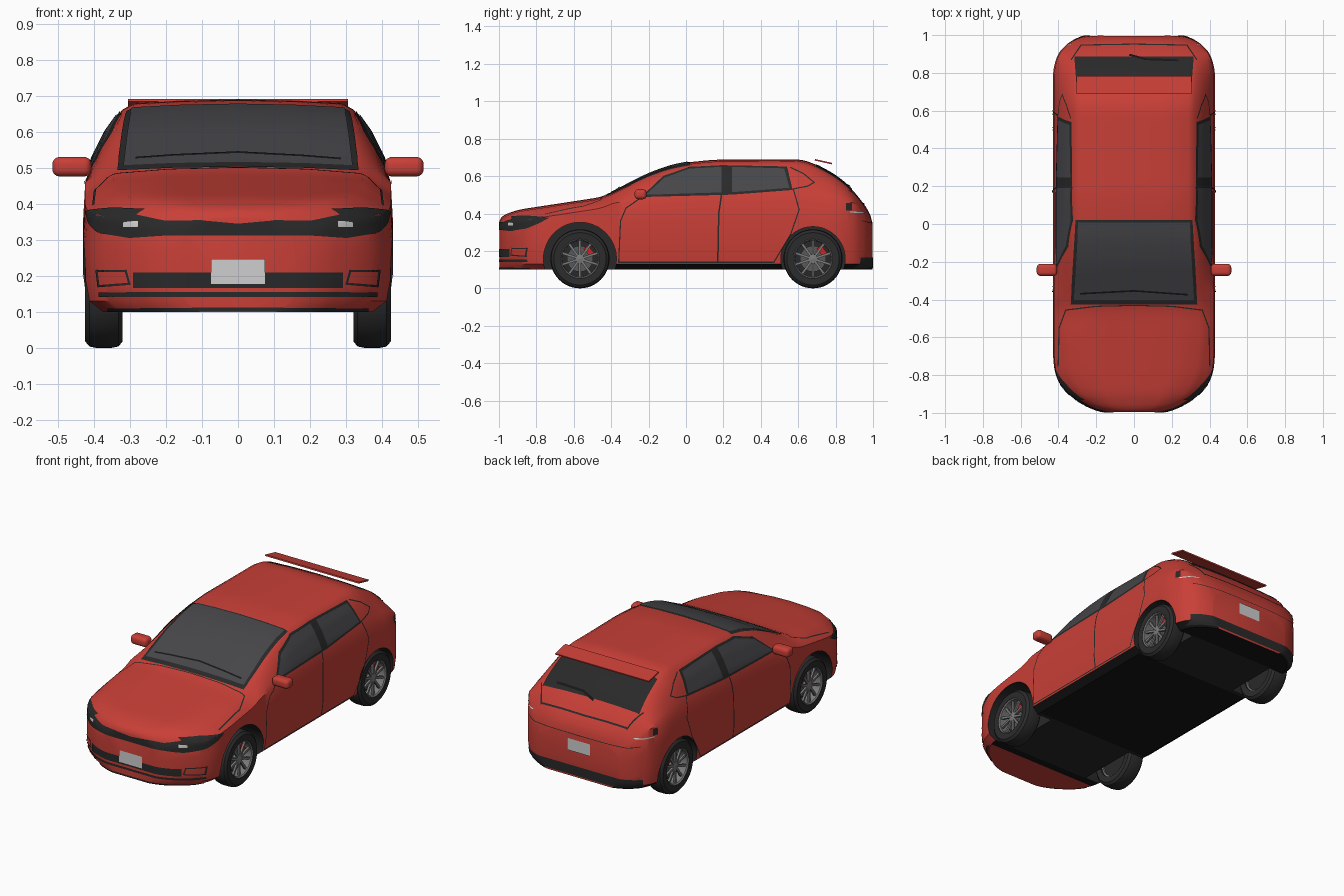
import bpy, bmesh, math
from math import radians, pi
from mathutils import Vector, Matrix
from mathutils.bvhtree import BVHTree

old = bpy.data.objects.get("Cube")
if old:
    bpy.data.objects.remove(old, do_unlink=True)

parts = []
both = (1, -1)


def material(name, r, g, b):
    mat = bpy.data.materials.new(name)
    mat.use_nodes = True
    mat.diffuse_color = (r, g, b, 1)
    for node in mat.node_tree.nodes:
        if node.type == 'BSDF_PRINCIPLED':
            node.inputs["Base Color"].default_value = (r, g, b, 1)
            node.inputs["Roughness"].default_value = .5
    return mat


red = material("red paint", .58, .05, .038)
glass = material("grey glass", .062, .062, .068)
trim = material("black trim", .022, .022, .022)
rubber = material("tyre rubber", .025, .025, .026)
alloy = material("wheel alloy", .2, .2, .205)
steel = material("brake steel", .1, .1, .1)
white = material("white plate", .62, .62, .62)
under = material("underbody black", .008, .008, .008)
caliper_red = material("caliper red", .6, .02, .02)


def finish(name, bm, *mats):
    mesh = bpy.data.meshes.new(name)
    bm.to_mesh(mesh)
    bm.free()
    for m in mats:
        mesh.materials.append(m)
    obj = bpy.data.objects.new(name, mesh)
    bpy.context.collection.objects.link(obj)
    parts.append(obj)
    return obj


def side_name(name, s, sides):
    return name if len(sides) == 1 else ("left_" if s > 0 else "right_") + name


def box(name, size, loc, mat, tilt=0, bevel=0):
    bm = bmesh.new()
    m = Matrix.Translation(loc) @ Matrix.Rotation(tilt, 4, 'X') @ Matrix.Diagonal((*size, 1))
    bmesh.ops.create_cube(bm, size=1, matrix=m)
    if bevel:
        bmesh.ops.bevel(bm, geom=bm.edges[:], offset=bevel, segments=5, profile=.5, affect='EDGES')
    return finish(name, bm, mat)


def lathe(name, profile, centre, s, mat, segments=40):
    # closed outline of (x, radius) pairs turned around the axle
    bm = bmesh.new()
    rings = []
    for i in range(segments):
        a = 2 * pi * i / segments
        rings.append([bm.verts.new(centre + Vector((s * x, r * math.cos(a), r * math.sin(a))))
                      for x, r in profile])
    n = len(profile)
    for i, ring in enumerate(rings):
        after = rings[(i + 1) % segments]
        for j in range(n):
            k = (j + 1) % n
            bm.faces.new((ring[j], ring[k], after[k], after[j]))
    bmesh.ops.recalc_face_normals(bm, faces=bm.faces)
    return finish(name, bm, mat)


# Body shape along the length: half width, top height, top half width
width_keys = [(-1, .14), (-.985, .21), (-.95, .285), (-.9, .35), (-.85, .395), (-.78, .422),
              (-.68, .43), (.8, .43), (.87, .416), (.92, .392), (.95, .365), (.98, .31), (1, .25)]
top_keys = [(-1, .355), (-.985, .385), (-.95, .403), (-.9, .42), (-.46, .487), (-.42, .5),
            (-.2, .612), (-.08, .655), (.02, .675), (.15, .688), (.62, .69), (.69, .665),
            (.8, .605), (.89, .53), (.96, .44), (.985, .4), (1, .33)]
edge_keys = [(-1, .11), (-.95, .24), (-.9, .295), (-.8, .35), (-.6, .375), (-.42, .365), (-.2, .335),
             (.02, .315), (.6, .312), (.75, .32), (.9, .335), (.96, .3), (1, .2)]


def at(keys, y):
    y = max(keys[0][0], min(keys[-1][0], y))
    for (a, p), (b, q) in zip(keys, keys[1:]):
        if y <= b:
            return p + (q - p) * (y - a) / (b - a)
    return keys[-1][1]


def smooth(keys, y):
    reach = .035 * min(1, (1 - abs(y)) / .06)
    return sum(at(keys, y + reach * d) for d in (-1, -.5, 0, .5, 1)) / 5


def section(y):
    w, t, r = (smooth(k, y) for k in (width_keys, top_keys, edge_keys))
    low = .1
    belt = min(.46, t - .06)
    bow = .055 * (t - belt)
    ex, ez = r + .008, t - .028
    bx = w - .006
    half = [(w - .05, low), (w - .01, low + .03), (w, low + .3 * (belt - low)),
            (w, low + .7 * (belt - low)), (bx, belt)]
    half += [(bx + (ex - bx) * f + bow, belt + (ez - belt) * f) for f in (.35, .7)]
    half += [(ex, ez), (r - .025, t - .01), (r * .5, t - .003)]
    outline = [(0, low)] + half + [(0, t)] + [(-x, z) for x, z in reversed(half)]
    return [Vector((x, y, z)) for x, z in outline]


bm = bmesh.new()
count = 84
loops = [[bm.verts.new(p) for p in section(.996 * math.sin(pi * (i / count - .5)))]
         for i in range(count + 1)]
for a, b in zip(loops, loops[1:]):
    for j in range(len(a)):
        k = (j + 1) % len(a)
        bm.faces.new((a[j], a[k], b[k], b[j]))
bm.faces.new(loops[0])
bm.faces.new(loops[-1])
bmesh.ops.recalc_face_normals(bm, faces=bm.faces)
surface = BVHTree.FromBMesh(bm)
body = finish("body", bm, red, under, trim)

# Wheel arches cut from the body: axle position and arch radius
axle_z = .158
arches = [(-.567, .195), (.679, .172)]
bm = bmesh.new()
for y, r in arches:
    for s in both:
        m = Matrix.Translation((s * .42, y, axle_z)) @ Matrix.Rotation(pi / 2, 4, 'Y')
        bmesh.ops.create_cone(bm, cap_ends=True, segments=48, radius1=r, radius2=r, depth=.28, matrix=m)
cutter = finish("arch_cutter", bm)
cutter.hide_render = True
cut = body.modifiers.new("arches", 'BOOLEAN')
cut.operation, cut.solver, cut.object = 'DIFFERENCE', 'EXACT', cutter
graph = bpy.context.evaluated_depsgraph_get()
cut_mesh = bpy.data.meshes.new_from_object(body.evaluated_get(graph))
body.modifiers.clear()
body.data = cut_mesh
parts.remove(cutter)
bpy.data.objects.remove(cutter, do_unlink=True)
for f in body.data.polygons:
    c, n = f.center, f.normal
    f.material_index = 0
    if c.z < .13 and c.y > -.42 or n.z < -.9 and c.y > -.8 and c.z < .12:
        f.material_index = 1
    for y, r in arches:
        if math.hypot(c.y - y, c.z - axle_z) < r + .004 and (abs(n.x) < .5 or abs(c.x) < .3):
            f.material_index = 2


# Thin plates laid on the body surface
def ray(kind, a, b, s):
    start, way = {'side': ((2 * s, a, b), (-s, 0, 0)), 'front': ((a * s, -2, b), (0, 1, 0)),
                  'back': ((a * s, 2, b), (0, -1, 0)), 'top': ((a * s, b, 2), (0, 0, -1))}[kind]
    return Vector(start), Vector(way)


def plate(name, kind, polys, mat, lift=.003, sides=(1,), step=.015):
    for s in sides:
        bm = bmesh.new()
        for poly in polys:
            bm.faces.new([bm.verts.new((a, b, 0)) for a, b in poly])
        bmesh.ops.triangulate(bm, faces=bm.faces[:])
        for axis in (0, 1):
            values = [v.co[axis] for v in bm.verts]
            for i in range(math.ceil(min(values) / step), math.floor(max(values) / step) + 1):
                spot, normal = Vector(), Vector()
                spot[axis], normal[axis] = i * step, 1
                bmesh.ops.bisect_plane(bm, geom=bm.verts[:] + bm.edges[:] + bm.faces[:],
                                       plane_co=spot, plane_no=normal)
        for v in bm.verts:
            start, way = ray(kind, v.co.x, v.co.y, s)
            hit, normal = surface.ray_cast(start, way)[:2]
            if hit is None:
                hit, normal = surface.find_nearest(start + way * 1.2)[:2]
            v.co = hit + normal * lift
        bm.normal_update()
        if sum(f.normal.dot(way) * f.calc_area() for f in bm.faces) > 0:
            bmesh.ops.reverse_faces(bm, faces=bm.faces[:])
        finish(side_name(name, s, sides), bm, mat)


def rect(a, b, c, d):
    return [(a, c), (b, c), (b, d), (a, d)]


def seam(name, kind, pts, mat=trim, wide=.006, lift=.003, sides=both):
    quads = []
    for p, q in zip(pts, pts[1:]):
        p, q = Vector(p), Vector(q)
        d = (q - p).normalized() * wide / 2
        n = Vector((-d.y, d.x))
        quads.append([tuple(v) for v in (p - d - n, q + d - n, q + d + n, p - d + n)])
    plate(name, kind, quads, mat, lift, sides)


# Windows
plate("windscreen_frame", 'top', [[(-.335, -.425), (.335, -.425), (.308, .022), (-.308, .022)]], trim)
plate("windscreen", 'top', [[(-.318, -.4), (.318, -.4), (.293, .01), (-.293, .01)]], glass, .006)
plate("rear_window", 'top', [[(-.315, .885), (.315, .885), (.3, .695), (-.3, .695)]], trim)
plate("side_window_frame", 'side', [[(-.24, .487), (-.12, .6), (.02, .648), (.19, .657), (.54, .65),
                                     (.57, .525), (.245, .5)]], trim, sides=both)
plate("front_side_window", 'side', [[(-.215, .498), (-.115, .588), (.02, .637), (.19, .646), (.19, .511)]],
      glass, .006, both)
plate("rear_side_window", 'side', [[(.245, .646), (.525, .638), (.553, .535), (.245, .512)]],
      glass, .006, both)
seam("quarter_outline", 'side', [(.56, .645), (.63, .61), (.685, .565), (.65, .545), (.57, .53)])
seam("windscreen_wiper", 'top', [(-.28, -.365), (0, -.35), (.28, -.37)], under, .009, .009, (1,))
seam("rear_wiper", 'top', [(-.02, .89), (.06, .868), (.23, .862)], under, .01, .007, (1,))

# Door, bonnet and hatch seams
seam("front_door_seam", 'side', [(-.23, .49), (-.32, .43), (-.35, .36), (-.36, .14), (.47, .14)])
seam("middle_door_seam", 'side', [(.19, .5), (.175, .4), (.17, .14)], wide=.008)
seam("rear_door_seam", 'side', [(.47, .14), (.56, .29), (.605, .42), (.575, .525)])
seam("bonnet_seam", 'top', [(.4, -.75), (.395, -.55), (.36, -.455), (.2, -.435), (0, -.43)])
seam("hatch_seam", 'top', [(.33, .87), (.28, .945), (0, .95)])
seam("rear_bumper_seam", 'back', [(.36, .36), (.3, .35), (0, .35)], wide=.004)

# Nose: lamp band, grilles and number plates
band = [(.38, .385), (.33, .379), (.2, .352), (.1, .354), (0, .345)]
plate("nose_band", 'front', [band + [(0, .312), (.2, .312), (.3, .305), (.38, .318)]], trim, sides=both)
plate("headlamp_wrap", 'side', [[(-.93, .318), (-.85, .32), (-.78, .35), (-.73, .378), (-.86, .388),
                                 (-.93, .385)]], trim, sides=both)
plate("headlamp_bulb", 'front', [rect(.275, .315, .335, .35)], white, .006, both)
plate("lower_grille", 'front', [rect(-.29, .29, .167, .21)], trim)
plate("chin_slot", 'front', [rect(-.385, .385, .142, .155)], trim)
plate("chin_edge", 'front', [rect(-.36, .36, .102, .112)], trim)
seam("fog_lamp_outline", 'front', [(.3, .178), (.385, .172), (.39, .214), (.31, .214), (.3, .178)])
plate("front_number_plate", 'front', [rect(-.075, .075, .178, .247)], white, .006)

# Tail: plate, valance and lamp marks
plate("rear_number_plate", 'back', [rect(-.075, .075, .25, .32)], white, .006)
plate("rear_valance", 'back', [rect(-.37, .37, .11, .165)], trim)
plate("tail_lamp_mark", 'side', [rect(.855, .885, .415, .455)], trim, sides=both)
seam("tail_lamp_strip", 'side', [(.88, .408), (.95, .404)], white)

# Roof spoiler and door mirrors
box("spoiler", (.61, .095, .008), (0, .735, .677), red, -.22)
for s in both:
    box(side_name("mirror", s, both), (.108, .064, .054), (s * .461, -.243, .503), red, 0, .02)

# Wheels
tyre = [(-.05, .105), (-.052, .14), (-.04, .154), (-.02, .158), (.02, .158), (.04, .154),
        (.052, .14), (.05, .105)]
rim = [(.046, .108), (.05, .103), (.044, .097), (-.04, .095), (-.04, .108)]
for y, label in ((arches[0][0], "front_"), (arches[1][0], "rear_")):
    for s in both:
        c = Vector((s * .372, y, axle_z))
        lathe(side_name(label + "tyre", s, both), tyre, c, s, rubber, 48)
        lathe(side_name(label + "rim", s, both), rim, c, s, alloy)
        lathe(side_name(label + "wheel_back", s, both), [(-.03, .001), (-.03, .1), (-.022, .1), (-.022, .001)],
              c, s, trim)
        lathe(side_name(label + "brake_disc", s, both), [(0, .001), (0, .07), (.008, .07), (.008, .001)],
              c, s, steel)
        lathe(side_name(label + "hub", s, both), [(0, .001), (0, .026), (.036, .024), (.04, .001)],
              c, s, alloy, 20)
        bm = bmesh.new()
        for i in range(10):
            m = (Matrix.Translation(c) @ Matrix.Rotation(2 * pi * i / 10, 4, 'X')
                 @ Matrix.Translation((s * .031, 0, .06)) @ Matrix.Diagonal((.012, .013, .08, 1)))
            bmesh.ops.create_cube(bm, size=1, matrix=m)
        finish(side_name(label + "spokes", s, both), bm, alloy)
        box(side_name(label + "caliper", s, both), (.022, .03, .055),
            c + Vector((s * .01, .048, .042)), caliper_red, radians(40))

# Smooth shading with sharp creases kept
bpy.ops.object.select_all(action='DESELECT')
for obj in parts:
    obj.select_set(True)
bpy.context.view_layer.objects.active = body
bpy.ops.object.shade_smooth_by_angle(angle=radians(35))
